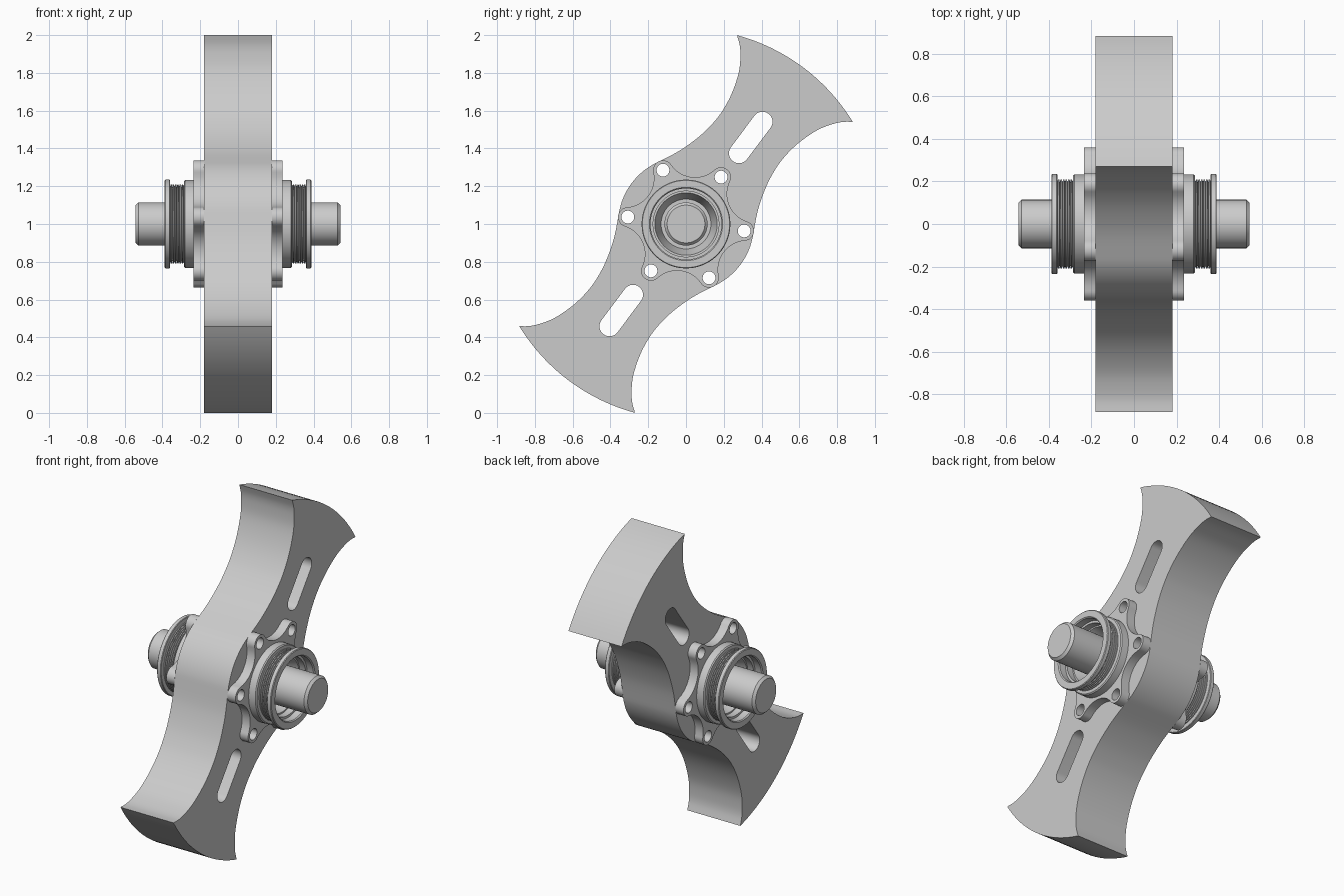
import bpy, bmesh
from math import sin, cos, pi, radians, atan2, hypot
from mathutils import Matrix

if "Cube" in bpy.data.objects:
    bpy.data.objects.remove(bpy.data.objects["Cube"])

TILT = radians(53.2)   # lean of the blade in the YZ plane
CZ = 1.0               # height of the shaft axis


def arc(cx, cy, r, a0, a1, n):
    return [(cx + r * cos(a0 + (a1 - a0) * i / n), cy + r * sin(a0 + (a1 - a0) * i / n))
            for i in range(n + 1)]


def circle(cx, cy, r, n=32):
    return arc(cx, cy, r, 0, 2 * pi, n)[:-1]


def rotate(pts, a):
    return [(x * cos(a) - y * sin(a), x * sin(a) + y * cos(a)) for x, y in pts]


def smooth_path(p, n=6):
    """Catmull-Rom curve through the points."""
    q = [p[0]] + p + [p[-1]]
    out = []
    for i in range(1, len(q) - 2):
        for k in range(n):
            t = k / n
            out.append(tuple(0.5 * (2 * b + (c - a) * t + (2 * a - 5 * b + 4 * c - d) * t * t
                                    + (3 * b - a - 3 * c + d) * t ** 3)
                             for a, b, c, d in zip(q[i - 1], q[i], q[i + 1], q[i + 2])))
    return out + [p[-1]]


def finish(name, bm, mirror=False):
    bmesh.ops.remove_doubles(bm, verts=bm.verts, dist=0.0002)
    bmesh.ops.recalc_face_normals(bm, faces=bm.faces)
    me = bpy.data.meshes.new(name)
    bm.to_mesh(me)
    bm.free()
    ob = bpy.data.objects.new(name, me)
    bpy.context.collection.objects.link(ob)
    if mirror:
        ob.modifiers.new("Mirror", 'MIRROR').use_axis = (True, False, False)
    ob.location.z = CZ
    bpy.ops.object.select_all(action='DESELECT')
    ob.select_set(True)
    bpy.context.view_layer.objects.active = ob
    bpy.ops.object.shade_smooth_by_angle(angle=radians(30))
    return ob


def plate(name, loops, x0, x1, mirror=False):
    """Extrude an outline with holes along X, leaning by TILT."""
    cu = bpy.data.curves.new(name + "_outline", 'CURVE')
    cu.dimensions = '2D'
    cu.fill_mode = 'BOTH'
    cu.extrude = (x1 - x0) / 2
    for loop in loops:
        sp = cu.splines.new('POLY')
        sp.points.add(len(loop) - 1)
        for pt, (u, v) in zip(sp.points, loop):
            pt.co = (u, v, 0, 1)
        sp.use_cyclic_u = True
    tmp = bpy.data.objects.new(name + "_outline", cu)
    bpy.context.collection.objects.link(tmp)
    dg = bpy.context.evaluated_depsgraph_get()
    me = bpy.data.meshes.new_from_object(tmp.evaluated_get(dg))
    bm = bmesh.new()
    bm.from_mesh(me)
    bpy.data.objects.remove(tmp)
    bpy.data.meshes.remove(me)
    to_yz = Matrix(((0, 0, 1, (x0 + x1) / 2), (1, 0, 0, 0), (0, 1, 0, 0), (0, 0, 0, 1)))
    bm.transform(to_yz @ Matrix.Rotation(TILT, 4, 'Z'))
    return finish(name, bm, mirror)


def lathe(name, profile, mirror=False, n=72):
    """Turn an (x, radius) profile around the X axis."""
    bm = bmesh.new()
    vs = [bm.verts.new((x, 0, r)) for x, r in profile]
    es = [bm.edges.new(e) for e in zip(vs, vs[1:])]
    bmesh.ops.spin(bm, geom=vs + es, cent=(0, 0, 0), axis=(1, 0, 0), angle=2 * pi,
                   steps=n, use_merge=True)
    return finish(name, bm, mirror)


# Bolt holes shared by the blade and the flanges
bolts = [circle(0.31 * cos(k * pi / 3), 0.31 * sin(k * pi / 3), 0.034, 24) for k in range(6)]

# Double-ended blade: one quarter outline, mirrored twice
edge = [(0.962, 0.383), (0.93, 0.341), (0.89, 0.306), (0.83, 0.267), (0.76, 0.238),
        (0.68, 0.216), (0.6, 0.205), (0.52, 0.205), (0.415, 0.221), (0.29, 0.26), (0.17, 0.317)]
quarter = (arc(0, 0, hypot(*edge[0]), 0, atan2(0.383, 0.962), 10)[:-1] + smooth_path(edge)
           + arc(0, 0, 0.36, atan2(0.317, 0.17), pi / 2, 8)[1:])
half = quarter + [(-u, v) for u, v in reversed(quarter[:-1])]
outline = half + [(-u, -v) for u, v in half[1:-1]]
slot = arc(0.676, 0, 0.053, -pi / 2, pi / 2, 16) + arc(0.468, 0, 0.053, pi / 2, 3 * pi / 2, 16)
plate("blade", [outline, slot, rotate(slot, pi)] + bolts, -0.18, 0.18)

# Six-lobed bolt flanges: convex lobes joined by tangent concave arcs
LOBE, D, R = 0.052, 0.404, 0.154
cx, cy = D * cos(pi / 6), D * sin(pi / 6)
a = atan2(cy, cx - 0.31)
lobe = arc(0.31, 0, LOBE, -a, a, 16)
dip = arc(cx, cy, R, a + pi, pi / 3 - a + pi, 12)
dip = arc(cx, cy, R, a - pi, pi / 3 - a - pi, 12) if abs(pi / 3 - 2 * a) > pi else dip
star = []
for k in range(6):
    star += rotate(lobe + dip[1:-1], k * pi / 3)
plate("bolt_flange", [star, circle(0, 0, 0.205, 64)] + bolts, 0.18, 0.235, mirror=True)

# Hub sleeves: collar, threads, end lip and stepped bore
threads = []
for i in range(6):
    x = 0.288 + i * 0.012
    threads += [(x, 0.195), (x + 0.003, 0.21), (x + 0.009, 0.21)]
sleeve = ([(0.18, 0.232), (0.28, 0.232), (0.286, 0.226), (0.288, 0.195)] + threads[1:]
          + [(0.36, 0.195), (0.36, 0.232), (0.363, 0.235), (0.384, 0.235), (0.388, 0.231),
             (0.388, 0.194), (0.382, 0.188), (0.34, 0.188), (0.34, 0.174), (0.3, 0.174),
             (0.3, 0.165), (0.2, 0.132), (0.2, 0.1)])
lathe("hub_sleeve", sleeve, mirror=True)

# Through shaft with chamfered ends
lathe("shaft", [(-0.543, 0), (-0.543, 0.1), (-0.528, 0.114), (0.528, 0.114),
                (0.543, 0.1), (0.543, 0)])
